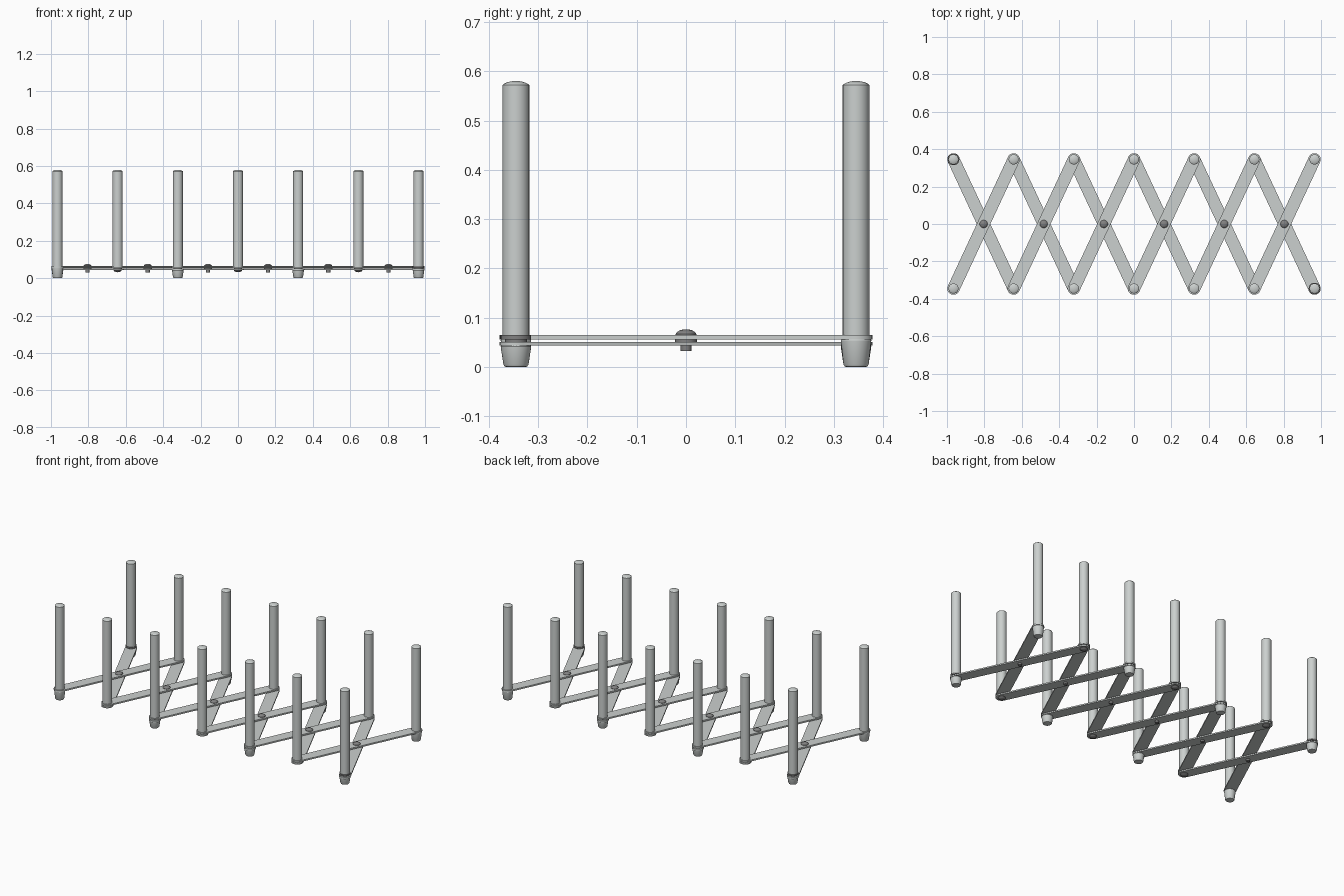
import bpy, bmesh, math

if "Cube" in bpy.data.objects:
    bpy.data.objects.remove(bpy.data.objects["Cube"])

PITCH = 0.3217                    # spacing of the posts along x
XS = [(i - 3) * PITCH for i in range(7)]
Y = 0.345                         # post rows
R = 0.033                         # half width of a bar
LOW, HIGH = (0.043, 0.051), (0.056, 0.065)   # z ranges of the two bar layers


def material(name, rgb):
    m = bpy.data.materials.new(name)
    m.diffuse_color = (*rgb, 1)
    m.use_nodes = True
    m.node_tree.nodes["Principled BSDF"].inputs["Base Color"].default_value = m.diffuse_color
    return m


LIGHT = material("light grey metal", (0.60, 0.63, 0.62))
DARK = material("dark grey rivet", (0.22, 0.22, 0.22))


def finish(name, bm, mat):
    bmesh.ops.recalc_face_normals(bm, faces=bm.faces[:])
    me = bpy.data.meshes.new(name)
    bm.to_mesh(me)
    bm.free()
    me.materials.append(mat)
    for p in me.polygons:
        p.use_smooth = True
    me.set_sharp_from_angle(angle=math.radians(30))
    ob = bpy.data.objects.new(name, me)
    bpy.context.collection.objects.link(ob)
    return ob


def lathe(name, x, y, profile, mat, n=32):
    """Turned part from (radius, z) pairs, closed at both ends."""
    bm = bmesh.new()
    rings = []
    for r, z in profile:
        rings.append([bm.verts.new((x + r * math.cos(2 * math.pi * k / n),
                                    y + r * math.sin(2 * math.pi * k / n), z))
                      for k in range(n)])
    for a, b in zip(rings, rings[1:]):
        for k in range(n):
            bm.faces.new((a[k], a[(k + 1) % n], b[(k + 1) % n], b[k]))
    bm.faces.new(rings[0])
    bm.faces.new(rings[-1])
    return finish(name, bm, mat)


def bar(name, p, q, layer):
    """Flat bar with round ends from p to q."""
    bm = bmesh.new()
    ang = math.atan2(q[1] - p[1], q[0] - p[0])
    pts = []
    for c, start in ((q, ang - math.pi / 2), (p, ang + math.pi / 2)):
        for k in range(17):
            t = start + math.pi * k / 16
            pts.append((c[0] + R * math.cos(t), c[1] + R * math.sin(t)))
    face = bm.faces.new([bm.verts.new((x, y, layer[0])) for x, y in pts])
    ext = bmesh.ops.extrude_face_region(bm, geom=[face], use_keep_orig=True)
    for v in ext["geom"]:
        if isinstance(v, bmesh.types.BMVert):
            v.co.z = layer[1]
    return finish(name, bm, LIGHT)


# crossing bars with their centre rivets
for a, b in zip(XS, XS[1:]):
    bar("upper_bar", (a, -Y), (b, Y), HIGH)
    bar("lower_bar", (a, Y), (b, -Y), LOW)
    mid = (a + b) / 2
    lathe("pivot_washer", mid, 0, [(0.022, 0.051), (0.022, 0.056)], DARK)
    lathe("pivot_rivet", mid, 0, [
        (0.011, 0.032), (0.011, 0.065), (0.021, 0.065), (0.021, 0.067),
        (0.018, 0.071), (0.012, 0.0745), (0.006, 0.076), (0.001, 0.0763)], DARK)

# posts, washers, feet and nuts
for i, x in enumerate(XS):
    for y in (-Y, Y):
        no_upper = (i == 6 and y < 0) or (i == 0 and y > 0)
        no_lower = (i == 6 and y > 0) or (i == 0 and y < 0)
        lathe("post", x, y, [
            (0.027, 0.065), (0.027, 0.572), (0.025, 0.574), (0.019, 0.577),
            (0.010, 0.5795), (0.001, 0.58)], LIGHT)
        if not no_lower:
            lathe("bar_washer", x, y, [(0.022, 0.051), (0.022, 0.056)], DARK)
        if no_upper:
            lathe("end_collar", x, y, [(0.031, 0.056), (0.031, 0.065)], DARK)
        if i % 2 == 0:
            top = HIGH[0] if no_lower else LOW[0]
            lathe("foot", x, y, [
                (0.020, 0.0), (0.023, 0.001), (0.0255, 0.005),
                (0.031, top - 0.002), (0.030, top)], LIGHT)
        else:
            lathe("post_nut", x, y, [
                (0.001, 0.032), (0.010, 0.0335), (0.018, 0.037),
                (0.021, 0.041), (0.021, 0.043)], DARK)
